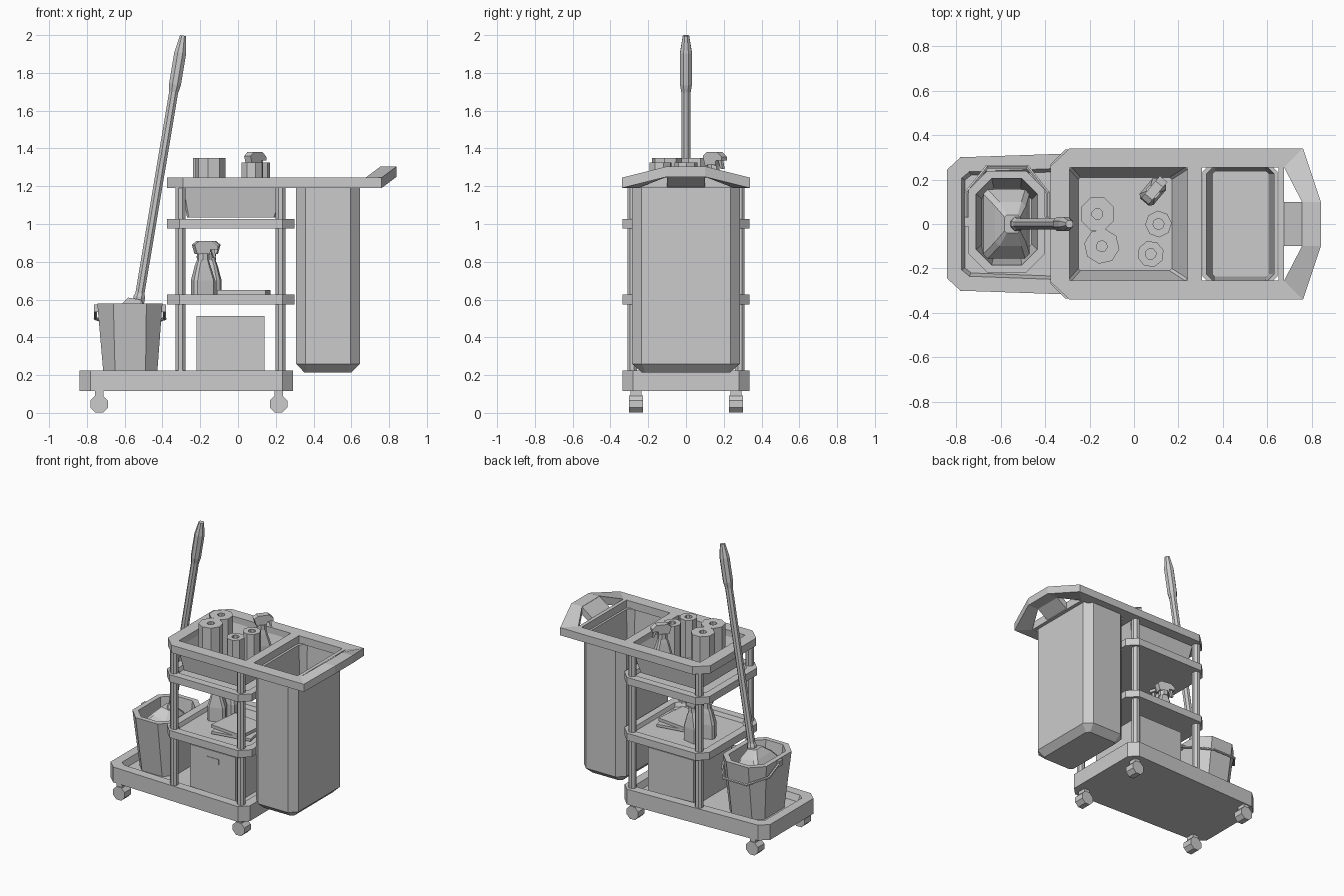
import bpy, math
from mathutils import Vector, Matrix

cube = bpy.data.objects.get("Cube")
if cube:
    bpy.data.objects.remove(cube, do_unlink=True)

grey = bpy.data.materials.new("plain_grey")
grey.use_nodes = True
grey.diffuse_color = (0.6, 0.6, 0.6, 1)
grey.node_tree.nodes["Principled BSDF"].inputs["Base Color"].default_value = grey.diffuse_color


def loft(name, rings, matrix=None):
    """Skin equal-length rings and cap both ends."""
    n = len(rings[0])
    verts = [p for r in rings for p in r]
    faces = [list(range(n))[::-1], list(range(len(verts) - n, len(verts)))]
    for k in range(len(rings) - 1):
        for i in range(n):
            j = (i + 1) % n
            faces.append([k * n + i, k * n + j, k * n + n + j, k * n + n + i])
    mesh = bpy.data.meshes.new(name)
    mesh.from_pydata(verts, [], faces)
    if matrix:
        mesh.transform(matrix)
    mesh.materials.append(grey)
    obj = bpy.data.objects.new(name, mesh)
    bpy.context.collection.objects.link(obj)
    return obj


def octa(x0, x1, y, c, z, cy=0):
    """Rectangle with cut corners."""
    pts = [(x0 + c, -y), (x1 - c, -y), (x1, c - y), (x1, y - c),
           (x1 - c, y), (x0 + c, y), (x0, y - c), (x0, c - y)]
    return [(px, py + cy, z) for px, py in pts]


def flat(points, z):
    return [(x, y, z) for x, y in points]


def box(name, x0, x1, y0, y1, z0, z1, matrix=None):
    p = [(x0, y0), (x1, y0), (x1, y1), (x0, y1)]
    return loft(name, [flat(p, z0), flat(p, z1)], matrix)


def circle(r, z, n=8, turn=0.5):
    return [(r * math.cos((i + turn) * math.tau / n), r * math.sin((i + turn) * math.tau / n), z)
            for i in range(n)]


def lathe(name, profile, matrix=None, n=8):
    return loft(name, [circle(r, z, n) for r, z in profile], matrix)


def along(a, b):
    """Matrix placing local z along the line from a to b."""
    a, b = Vector(a), Vector(b)
    return Matrix.Translation(a) @ (b - a).to_track_quat('Z', 'Y').to_matrix().to_4x4()


def move(x, y, z, turn=0):
    return Matrix.Translation((x, y, z)) @ Matrix.Rotation(math.radians(turn), 4, 'Z')


# Base tray, narrower at the bucket end
def base_ring(d, z):
    half = [(-0.84 + d, -0.245 + d * .6), (-0.78 + d * .6, -0.30 + d), (0.235 - d * .6, -0.335 + d),
            (0.29 - d, -0.28 + d * .6)]
    return flat(half + [(x, -y) for x, y in reversed(half)], z)


loft("base_tray", [base_ring(0, .115), base_ring(0, .225), base_ring(.065, .225), base_ring(.08, .18)])

# Shelves with raised rims
for name, z in (("lower_shelf", .575), ("upper_shelf", .975)):
    loft(name, [octa(-.375, .30, .335, .065, z), octa(-.375, .30, .335, .065, z + .052),
                octa(-.32, .25, .28, .05, z + .052), octa(-.31, .24, .27, .05, z + .025)])

# Posts and casters
for sx, px, wx in (("right", -.305, -.735), ("left", .225, .215)):
    for sy, s in (("front", -1), ("back", 1)):
        lathe(f"{sy}_{sx}_post", [(.028, .18), (.028, 1.2)], move(px, s * .285, 0))
        loft(f"{sy}_{sx}_wheel", [circle(.05, -.037), circle(.05, .037)],
             Matrix.Translation((wx, s * .265, .047)) @ Matrix.Rotation(math.pi / 2, 4, 'X'))
        box(f"{sy}_{sx}_caster_stem", wx - .022, wx + .022, s * .265 - .03, s * .265 + .03, .06, .12)

# Top frame with openings cut for the basin and the waste bin
half = [(-.375, -.26), (-.29, -.34), (.76, -.34), (.675, -.255)]
outline = half + [(x, -y) for x, y in reversed(half)]
frame = loft("top_frame", [flat(outline, 1.19), flat(outline, 1.245)])
for name, x0, x1 in (("basin_cutter", -.29, .24), ("bin_cutter", .305, .65)):
    cutter = box(name, x0, x1, -.255, .255, 1.1, 1.4)
    cutter.hide_render = True
    cutter.hide_set(True)
    mod = frame.modifiers.new(name, 'BOOLEAN')
    mod.object, mod.operation, mod.solver = cutter, 'DIFFERENCE', 'EXACT'
bpy.context.view_layer.objects.active = frame
for mod in list(frame.modifiers):
    cutter = mod.object
    bpy.ops.object.modifier_apply(modifier=mod.name)
    bpy.data.objects.remove(cutter, do_unlink=True)

# Raised push handle and its sloping inner plate
sections = [(-.34, -.255, .76, .675, 0), (-.1, -.1, .84, .755, .06),
            (.1, .1, .84, .755, .06), (.34, .255, .76, .675, 0)]
loft("push_handle", [[(xo, yo, 1.19 + h), (xi, yi, 1.19 + h), (xi, yi, 1.245 + h), (xo, yo, 1.245 + h)]
                     for yo, yi, xo, xi, h in sections])
loft("handle_plate", [[(.675, y, 1.195), (.675, y, 1.245), (.757, y, 1.305), (.757, y, 1.25)]
                      for y in (-.1, .1)])

# Hanging basin under the frame
loft("basin", [octa(-.27, .20, .24, .01, 1.035), octa(-.30, .25, .265, .01, 1.2),
               octa(-.29, .24, .255, .01, 1.2), octa(-.25, .17, .21, .01, 1.055)])

# Waste bin
loft("waste_bin", [octa(.35, .60, .235, .02, .215), octa(.308, .645, .285, .05, .26),
                   octa(.308, .645, .285, .05, 1.195), octa(.325, .63, .265, .04, 1.195),
                   octa(.355, .605, .235, .01, .28)])

# Paper rolls with centre holes
for i, (x, y, r, top) in enumerate(((-.165, .045, .08, 1.35), (-.145, -.10, .08, 1.35),
                                    (.11, 0, .06, 1.325), (.075, -.135, .06, 1.325))):
    lathe(f"paper_roll_{i + 1}", [(r, 1.05), (r, top), (.025, top), (.025, top - .12)], move(x, y, 0, i * 13))


# Spray bottles
def spray(name, x, y, z, turn):
    m = move(x, y, z, turn)
    loft(name + "_body", [octa(-.06, .06, .04, .015, 0), octa(-.06, .06, .04, .015, .1),
                          octa(-.04, .035, .03, .012, .18), octa(-.025, .025, .022, .01, .22)], m)
    lathe(name + "_collar", [(.033, .21), (.033, .245)], m)
    side = [(-.04, .24), (.03, .24), (.035, .265), (.075, .265), (.075, .285), (.045, .31), (-.03, .31), (-.055, .29)]
    loft(name + "_head", [[(px, py, pz) for px, pz in side] for py in (-.022, .022)], m)
    lever = [(.04, .27), (.06, .27), (.07, .22), (.058, .22)]
    loft(name + "_trigger", [[(px, py, pz) for px, pz in lever] for py in (-.01, .01)], m)


spray("spray_bottle_1", -.185, .03, .6, 20)
spray("spray_bottle_2", -.15, .13, .6, 170)
spray("spray_bottle_3", .085, .145, 1.07, 50)

# Folded cloths on the lower shelf
box("cloth_lower", -.14, .14, -.13, .13, 0, .018, move(.04, -.04, .61, 10))
box("cloth_upper", -.13, .13, -.12, .12, .018, .04, move(.03, -.04, .61, -6))

# Storage box with a grip slot plate
box("storage_box", -.22, .14, -.23, .23, .18, .512)
box("box_grip", -.085, .01, -.234, -.229, .425, .463)

# Bucket
loft("bucket", [octa(-.71, -.43, .17, .06, .18, .01), octa(-.745, -.40, .228, .085, .58, .01),
                octa(-.71, -.435, .195, .07, .58, .01), octa(-.68, -.46, .15, .05, .22, .01)])
path = [(-.755, .01, .56), (-.755, .14, .5), (-.66, .258, .465), (-.48, .258, .465), (-.388, .14, .5), (-.388, .01, .56)]
for i in range(len(path) - 1):
    length = (Vector(path[i + 1]) - Vector(path[i])).length
    lathe(f"bucket_handle_{i + 1}", [(.009, -.004), (.009, length + .004)], along(path[i], path[i + 1]), 6)
for name, x in (("right", -.745), ("left", -.398)):
    box(f"bucket_{name}_lug", x - .017, x + .017, -.012, .032, .535, .575)

# Mop: tilted head, pole and grip
tilt = along((-.585, 0, .24), (-.29, 0, 2.0))
loft("mop_head", [octa(-.085, .085, .13, .02, .05), octa(-.11, .10, .155, .02, .25),
                  octa(-.07, .07, .10, .02, .33), octa(-.035, .035, .04, .01, .38)],
     Matrix.Translation((-.61, 0, .23)) @ Matrix.Rotation(math.radians(9.5), 4, 'Y'))
lathe("mop_pole", [(.033, .25), (.033, .38), (.026, .4), (.026, 1.52)], tilt)
lathe("mop_grip", [(.027, 1.48), (.034, 1.52), (.034, 1.69), (.018, 1.782)], tilt)
